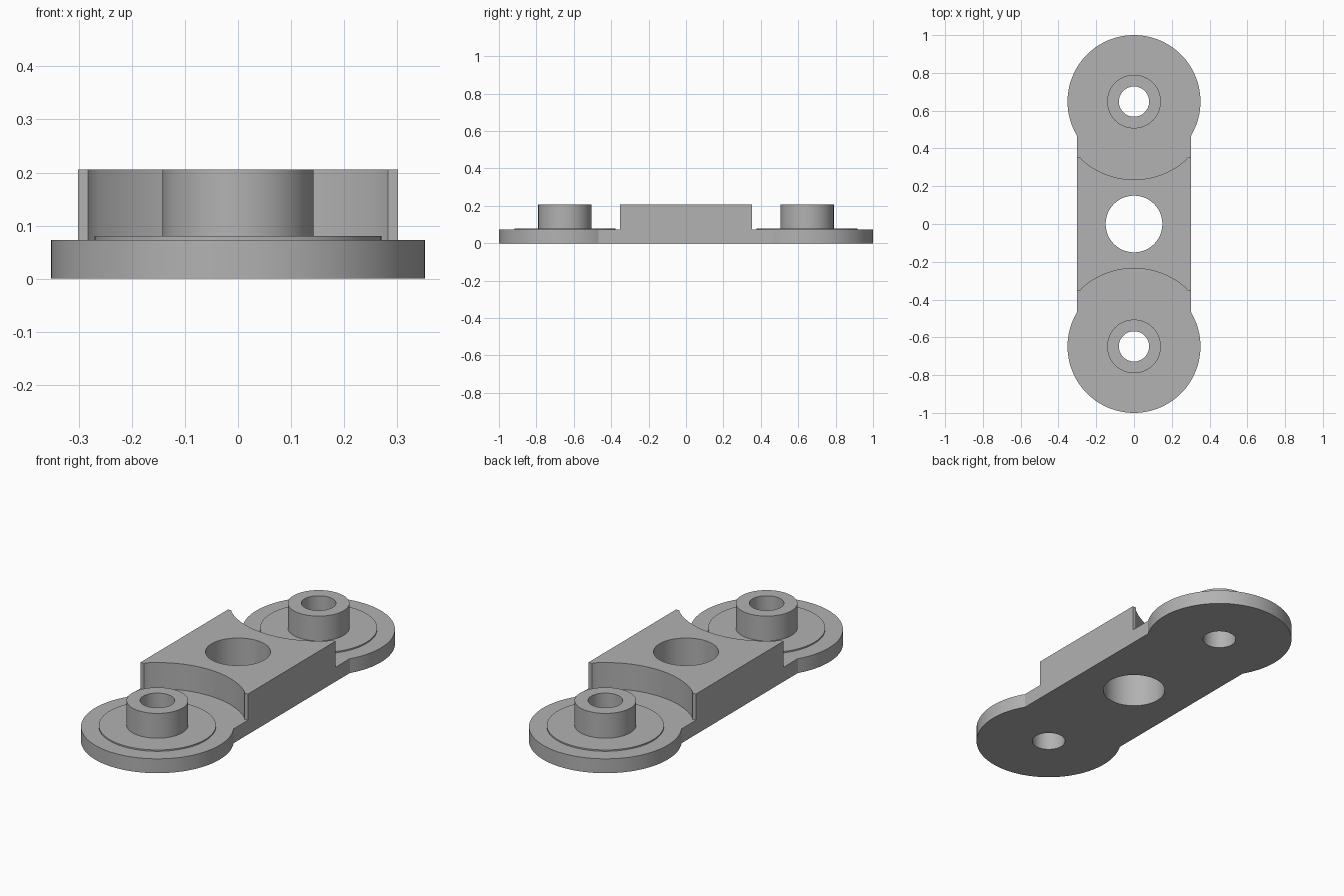
import bpy
import bmesh
from math import pi, sin, cos, acos, asin, radians

default = bpy.data.objects.get("Cube")
if default:
    bpy.data.objects.remove(default, do_unlink=True)

# Main dimensions
HALF_W = 0.302       # half width of the bar
END_R = 0.352        # round ends
END_Y = 0.648        # centres of the round ends
PLATE_Z = 0.073      # thickness of the base plate
TOP_Z = 0.206        # height of block and bosses
NOTCH_R = 0.413      # curved recess facing each end
NOTCH_X = 0.283
BLOCK_Y = 0.352

grey = bpy.data.materials.new("plain_grey")
grey.use_nodes = True
colour = (0.445, 0.445, 0.445, 1)
grey.diffuse_color = colour
grey.node_tree.nodes["Principled BSDF"].inputs["Base Color"].default_value = colour


def arc(y, r, start, end, n=96):
    """Points along an arc centred on (0, y)."""
    steps = [start + (end - start) * i / n for i in range(n + 1)]
    return [(r * cos(a), y + r * sin(a)) for a in steps]


def prism(name, points, z0, z1):
    """Closed solid made by extruding a flat outline."""
    bm = bmesh.new()
    face = bm.faces.new([bm.verts.new((x, y, z0)) for x, y in points])
    top = bmesh.ops.extrude_face_region(bm, geom=[face])["geom"]
    verts = [g for g in top if isinstance(g, bmesh.types.BMVert)]
    bmesh.ops.translate(bm, verts=verts, vec=(0, 0, z1 - z0))
    bmesh.ops.recalc_face_normals(bm, faces=bm.faces)
    mesh = bpy.data.meshes.new(name)
    bm.to_mesh(mesh)
    bm.free()
    mesh.materials.append(grey)
    obj = bpy.data.objects.new(name, mesh)
    bpy.context.collection.objects.link(obj)
    return obj


def cylinder(name, y, r, z0, z1):
    return prism(name, arc(y, r, 0, 2 * pi)[:-1], z0, z1)


def combine(target, tool, operation):
    """Apply a boolean and discard the tool solid."""
    mod = target.modifiers.new(operation, "BOOLEAN")
    mod.operation = operation
    mod.solver = "EXACT"
    mod.object = tool
    bpy.context.view_layer.objects.active = target
    bpy.ops.object.modifier_apply(modifier=mod.name)
    bpy.data.objects.remove(tool, do_unlink=True)


# Full-height body: straight bar with two round ends
a = acos(HALF_W / END_R)
outline = arc(END_Y, END_R, -a, pi + a) + arc(-END_Y, END_R, pi - a, 2 * pi + a)
body = prism("mounting_link", outline, 0, TOP_Z)

# Lower both ends to plate thickness, leaving a block with curved recesses
half = asin(NOTCH_X / NOTCH_R)
recess = [(-0.5, BLOCK_Y)]
recess += arc(END_Y, NOTCH_R, 1.5 * pi - half, 1.5 * pi + half, 48)
recess += [(0.5, BLOCK_Y), (0.5, 1.2), (-0.5, 1.2)]
recess[1] = (-NOTCH_X, BLOCK_Y)
recess[-4] = (NOTCH_X, BLOCK_Y)
for s in (1, -1):
    cutter = prism("end_cutter", [(x, s * y) for x, y in recess], PLATE_Z, 0.5)
    combine(body, cutter, "DIFFERENCE")

# Raised pads, bosses and through holes
for s in (1, -1):
    combine(body, cylinder("pad", s * END_Y, 0.27, 0.03, 0.08), "UNION")
    combine(body, cylinder("boss", s * END_Y, 0.142, 0.04, TOP_Z), "UNION")
    combine(body, cylinder("pin_hole", s * END_Y, 0.08, -0.1, 0.5), "DIFFERENCE")
combine(body, cylinder("centre_hole", 0, 0.15, -0.1, 0.5), "DIFFERENCE")

# Smooth round walls, crisp edges
bpy.ops.object.select_all(action="DESELECT")
body.select_set(True)
bpy.context.view_layer.objects.active = body
bpy.ops.object.shade_smooth_by_angle(angle=radians(25))
